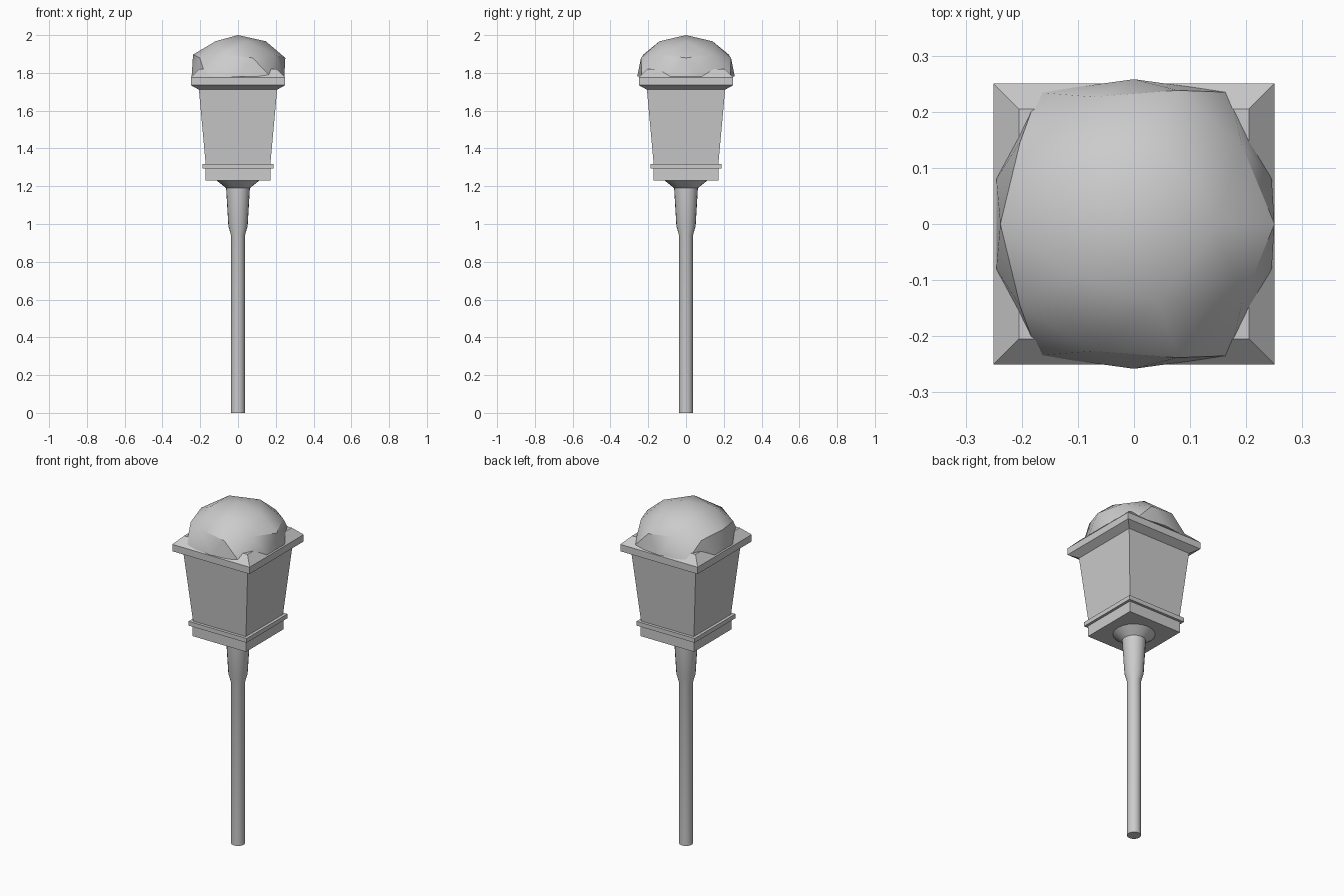
import bpy, bmesh, math

cube = bpy.data.objects.get("Cube")
if cube:
    bpy.data.objects.remove(cube, do_unlink=True)

grey = bpy.data.materials.new("plain grey")
grey.use_nodes = True
colour = (0.6, 0.6, 0.6, 1)
grey.diffuse_color = colour
grey.node_tree.nodes["Principled BSDF"].inputs["Base Color"].default_value = colour


def finish(name, bm, smooth=False):
    bmesh.ops.recalc_face_normals(bm, faces=bm.faces)
    mesh = bpy.data.meshes.new(name)
    bm.to_mesh(mesh)
    bm.free()
    mesh.materials.append(grey)
    obj = bpy.data.objects.new(name, mesh)
    bpy.context.collection.objects.link(obj)
    if smooth:
        bpy.ops.object.select_all(action="DESELECT")
        obj.select_set(True)
        bpy.context.view_layer.objects.active = obj
        bpy.ops.object.shade_smooth_by_angle(angle=math.radians(35))
    return obj


def loft(name, profile, sides, turn=0.0, smooth=False):
    """Closed solid from (radius, height) rings around the z axis."""
    bm = bmesh.new()
    rings = []
    for r, z in profile:
        angles = [turn + math.tau * i / sides for i in range(sides)]
        rings.append([bm.verts.new((r * math.cos(a), r * math.sin(a), z)) for a in angles])
    for low, high in zip(rings, rings[1:]):
        for i in range(sides):
            j = (i + 1) % sides
            bm.faces.new((low[i], low[j], high[j], high[i]))
    bm.faces.new(rings[0][::-1])
    bm.faces.new(rings[-1])
    return finish(name, bm, smooth)


def square(name, profile):
    """Square solid from (half width, height) levels."""
    return loft(name, [(h * math.sqrt(2), z) for h, z in profile], 4, math.pi / 4)


# Round post with swelling neck and flange
loft("post", [(0.037, 0), (0.037, 0.94), (0.051, 0.99), (0.063, 1.19), (0.115, 1.232)],
     20, smooth=True)

# Square lantern
square("lantern_base", [(0.173, 1.23), (0.173, 1.295)])
square("lantern_rim", [(0.188, 1.293), (0.188, 1.318)])
square("lantern_body", [(0.171, 1.316), (0.207, 1.712)])
square("lantern_cap", [(0.205, 1.71), (0.25, 1.735), (0.25, 1.775), (0.205, 1.82)])

# Faceted dome, its lower rim pulled in towards the square cap
bm = bmesh.new()
bmesh.ops.create_icosphere(bm, subdivisions=2, radius=1)
bmesh.ops.delete(bm, geom=[v for v in bm.verts if v.co.z < -0.01], context="VERTS")
for v in bm.verts:
    radius = 0.28
    if v.co.z < 0.01:
        radius = 0.29 if abs(v.co.x * v.co.y) > 0.4 else 0.258
    v.co = (v.co.x * radius, v.co.y * radius, 1.782 + 0.218 * v.co.z)
bmesh.ops.holes_fill(bm, edges=[e for e in bm.edges if e.is_boundary], sides=0)
finish("dome", bm, smooth=True)
